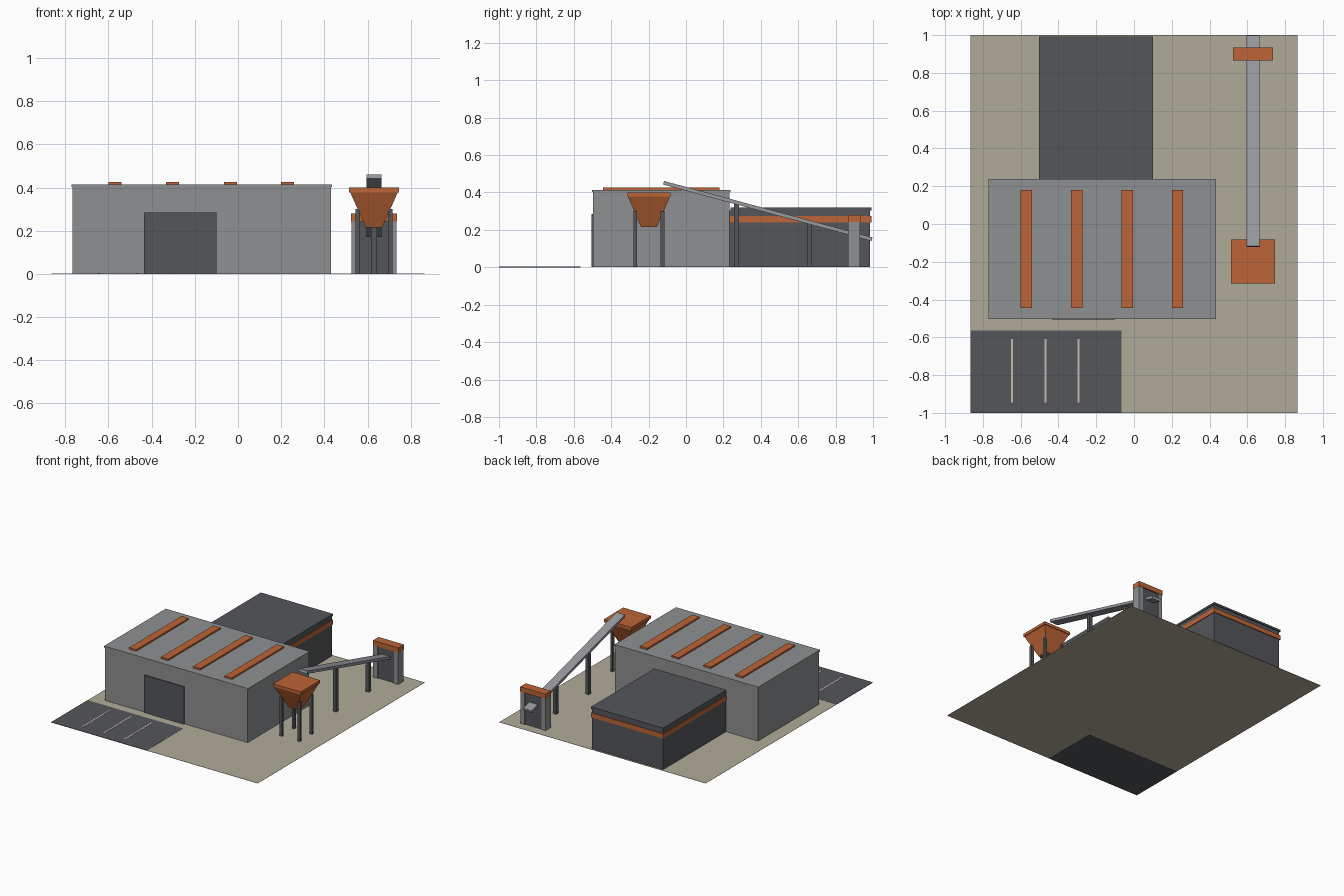
import bpy, bmesh, math

if "Cube" in bpy.data.objects:
    bpy.data.objects.remove(bpy.data.objects["Cube"])


def material(name, srgb):
    m = bpy.data.materials.new(name)
    lin = [c / 12.92 if c <= 0.04045 else ((c + 0.055) / 1.055) ** 2.4 for c in srgb]
    m.diffuse_color = (*lin, 1)
    m.use_nodes = True
    m.node_tree.nodes["Principled BSDF"].inputs["Base Color"].default_value = m.diffuse_color
    return m


SAND = material("sand_ground", (0.69, 0.672, 0.60))
GREY = material("wall_grey", (0.56, 0.565, 0.57))
STEEL = material("steel_grey", (0.59, 0.60, 0.615))
DARK = material("dark_slate", (0.325, 0.337, 0.355))
RUST = material("rust_orange", (0.74, 0.395, 0.215))
LINE = material("line_paint", (0.76, 0.74, 0.67))


def frustum(name, mat, bottom, top, z0, z1):
    """Solid between two (x0, x1, y0, y1) rectangles."""
    bm = bmesh.new()
    rings = []
    for (x0, x1, y0, y1), z in ((bottom, z0), (top, z1)):
        rings.append([bm.verts.new((x, y, z)) for x, y in
                      ((x0, y0), (x1, y0), (x1, y1), (x0, y1))])
    lo, hi = rings
    bm.faces.new(lo[::-1])
    bm.faces.new(hi)
    for i in range(4):
        j = (i + 1) % 4
        bm.faces.new((lo[i], lo[j], hi[j], hi[i]))
    me = bpy.data.meshes.new(name)
    bm.to_mesh(me)
    bm.free()
    me.materials.append(mat)
    ob = bpy.data.objects.new(name, me)
    bpy.context.collection.objects.link(ob)
    return ob


def box(name, mat, x0, x1, y0, y1, z0, z1):
    r = (x0, x1, y0, y1)
    return frustum(name, mat, r, r, z0, z1)


# Site: yard, parking pad and bay lines
box("yard", SAND, -0.865, 0.865, -1, 1, 0.0008, 0.002)
box("parking_pad", DARK, -0.865, -0.065, -1, -0.565, 0, 0.003)
for x in (-0.645, -0.468, -0.293):
    box("bay_line", LINE, x - 0.005, x + 0.005, -0.945, -0.61, 0.003, 0.004)

# Main hall with roof slab, gate and roof strips
box("hall_walls", GREY, -0.766, 0.43, -0.498, 0.233, 0.002, 0.402)
box("hall_roof", GREY, -0.771, 0.435, -0.502, 0.237, 0.402, 0.414)
box("hall_gate", DARK, -0.435, -0.10, -0.506, -0.498, 0.002, 0.285)
for x in (-0.57, -0.303, -0.035, 0.23):
    box("roof_strip", RUST, x - 0.03, x + 0.03, -0.445, 0.18, 0.414, 0.426)

# Rear annex with coloured band and roof slab
box("annex_walls", DARK, -0.498, 0.096, 0.233, 0.985, 0.002, 0.305)
box("annex_band", RUST, -0.503, 0.101, 0.236, 0.992, 0.24, 0.275)
box("annex_roof", DARK, -0.503, 0.101, 0.237, 0.992, 0.305, 0.32)

# Hopper on four legs
CX, CY = 0.63, -0.198
frustum("hopper_funnel", RUST, (CX - 0.038, CX + 0.038, CY - 0.042, CY + 0.042),
        (CX - 0.11, CX + 0.11, CY - 0.112, CY + 0.112), 0.215, 0.378)
box("hopper_rim", RUST, CX - 0.116, CX + 0.116, CY - 0.116, CY + 0.116, 0.378, 0.40)
for sx in (-1, 1):
    for sy in (-1, 1):
        x, y = CX + sx * 0.075, CY + sy * 0.073
        box("hopper_leg", DARK, x - 0.01, x + 0.01, y - 0.01, y + 0.01, 0.002, 0.30)

# Inclined conveyor: side profile from hopper down through the gate tower
y0, z0, y1, z1 = -0.12, 0.452, 0.995, 0.15
length = math.hypot(y1 - y0, z1 - z0)
belt = box("conveyor", STEEL, -0.035, 0.035, -length / 2, length / 2, -0.01, 0.01)
belt.location = (CX, (y0 + y1) / 2, (z0 + z1) / 2)
belt.rotation_euler.x = math.atan2(z1 - z0, y1 - y0)

# Conveyor posts reach the underside of the belt
for y in (0.27, 0.66):
    top = z0 + (y - y0) * (z1 - z0) / (y1 - y0) - 0.006
    box("conveyor_post", DARK, CX - 0.013, CX + 0.013, y - 0.013, y + 0.013, 0.002, top)

# Gate tower: two side posts, dark panel and orange cap
for s in (-1, 1):
    x = CX + s * 0.0875
    box("tower_post", GREY, x - 0.0175, x + 0.0175, 0.867, 0.931, 0.002, 0.245)
box("tower_panel", DARK, CX - 0.071, CX + 0.071, 0.873, 0.925, 0.002, 0.245)
box("tower_cap", RUST, CX - 0.106, CX + 0.106, 0.866, 0.934, 0.243, 0.28)
